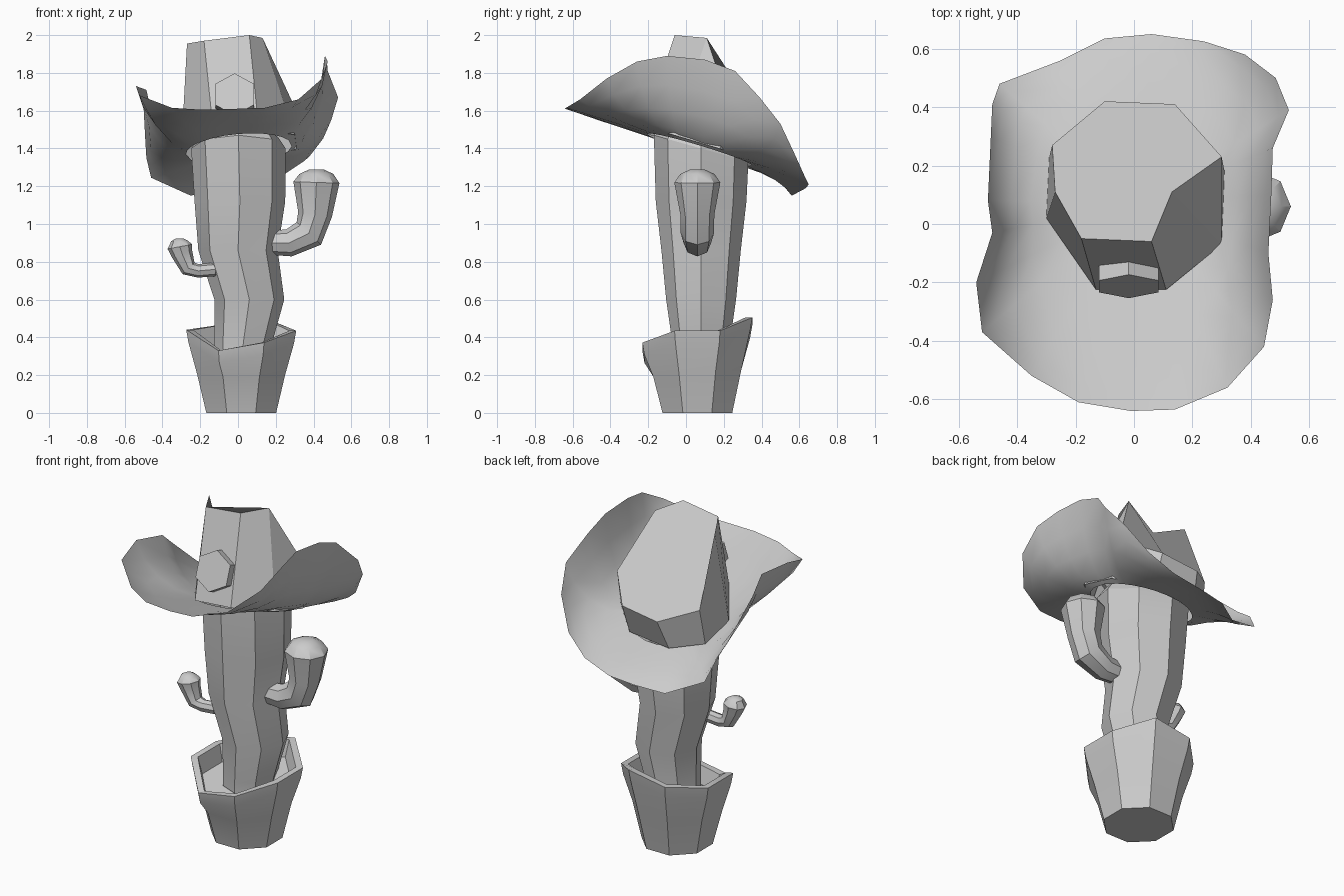
import bpy, math
from mathutils import Vector

if "Cube" in bpy.data.objects:
    bpy.data.objects.remove(bpy.data.objects["Cube"])


def loft(name, rings, cap_start=True, cap_end=True, angle=30):
    """Skin a list of equal-sized closed rings into one object."""
    n = len(rings[0])
    verts = [tuple(p) for ring in rings for p in ring]
    faces = []
    for k in range(len(rings) - 1):
        for i in range(n):
            j = (i + 1) % n
            faces.append((k * n + i, k * n + j, (k + 1) * n + j, (k + 1) * n + i))
    if cap_start:
        faces.append(tuple(reversed(range(n))))
    if cap_end:
        faces.append(tuple(range((len(rings) - 1) * n, len(rings) * n)))
    me = bpy.data.meshes.new(name)
    me.from_pydata(verts, [], faces)
    me.update()
    ob = bpy.data.objects.new(name, me)
    bpy.context.collection.objects.link(ob)
    bpy.ops.object.select_all(action='DESELECT')
    ob.select_set(True)
    bpy.context.view_layer.objects.active = ob
    bpy.ops.object.shade_smooth_by_angle(angle=math.radians(angle))
    return ob


def octagon(cx, cy, r, zfun, start=0.0):
    """Eight points; zfun gives the height from x, y and the corner index."""
    pts = []
    for i in range(8):
        a = start + i * math.pi / 4
        x, y = cx + r * math.cos(a), cy + r * math.sin(a)
        pts.append((x, y, zfun(x, y, i)))
    return pts


def tube(name, path, sides=8):
    """Arm along a path of (x, y, z, radius), bending in the xz plane."""
    pts = [Vector(p[:3]) for p in path]
    rings = []
    for k, p in enumerate(pts):
        d = (pts[min(k + 1, len(pts) - 1)] - pts[max(k - 1, 0)]).normalized()
        side = Vector((0, 1, 0))
        up = d.cross(side)
        ring = []
        for i in range(sides):
            a = 2 * math.pi * i / sides
            ring.append(p + path[k][3] * (up * math.cos(a) + side * math.sin(a)))
        rings.append(ring)
    return loft(name, rings, angle=35)


# Pot: octagonal shell with an uneven flared rim and a floor of soil
heights = [.435, .505, .465, .44, .44, .33, .372, .435]


def rim(drop):
    return lambda x, y, i: heights[i] - drop


e = math.pi / 8
cx, cy = 0.017, 0.06
loft("pot", [
    octagon(cx, cy, 0.20, lambda x, y, i: 0.0, e),
    octagon(cx, cy, 0.252, lambda x, y, i: 0.21 + 0.08 * (y - cy), e),
    octagon(cx, cy, 0.303, rim(0.065), e),
    octagon(cx, cy, 0.315, rim(0.0), e),
    octagon(cx, cy, 0.275, rim(0.0), e),
    octagon(cx, cy, 0.25, rim(0.1), e)])

# Trunk: wobbling octagonal column, tilted top hidden in the hat
trunk = [(0.025, 0.15, 0.30), (0.028, 0.152, 0.37), (0.06, 0.185, 0.60),
         (0.0, 0.21, 0.86), (0.01, 0.24, 1.12)]
rings = [octagon(x, 0.08, r, lambda a, b, i, z=z: z) for x, r, z in trunk]
rings.append(octagon(0.002, 0.08, 0.25, lambda x, y, i: 1.40 - 0.28 * (y - 0.08)))
rings.append(octagon(0.002, 0.08, 0.21, lambda x, y, i: 1.46 - 0.28 * (y - 0.08)))
loft("cactus_trunk", rings)

# Arms
tube("large_arm", [(0.13, 0.06, 0.90, 0.06), (0.27, 0.06, 0.90, 0.073),
                   (0.375, 0.06, 0.95, 0.088), (0.408, 0.06, 1.05, 0.09),
                   (0.415, 0.06, 1.22, 0.122), (0.415, 0.06, 1.265, 0.09),
                   (0.415, 0.06, 1.288, 0.04)])
tube("small_arm", [(-0.12, -0.03, 0.76, 0.036), (-0.21, -0.03, 0.752, 0.036),
                   (-0.262, -0.03, 0.765, 0.044), (-0.295, -0.03, 0.84, 0.056),
                   (-0.308, -0.03, 0.88, 0.066), (-0.308, -0.03, 0.91, 0.045),
                   (-0.308, -0.03, 0.923, 0.02)])


# Hat brim: sheet from the crown base out to the curled edge
def plane(x, y):
    return 1.415 - 0.3 * y + 0.08 * x


edge = [(-.01, -.64, 1.61), (.14, -.635, 1.615), (.32, -.56, 1.66), (.445, -.42, 1.77),
        (.475, -.26, 1.86), (.46, -.1, 1.89), (.47, .1, 1.87), (.475, .26, 1.81),
        (.53, .39, 1.67), (.485, .5, 1.53), (.38, .58, 1.36), (.24, .625, 1.26),
        (.06, .65, 1.21), (-.1, .635, 1.19), (-.25, .56, 1.15), (-.46, .48, 1.245),
        (-.485, .41, 1.35), (-.49, .3, 1.43), (-.50, .08, 1.62), (-.485, -.03, 1.71),
        (-.54, -.2, 1.73), (-.52, -.37, 1.68), (-.35, -.52, 1.615), (-.19, -.61, 1.605)]
rings = []
for t in (0, 0.25, 0.5, 0.75, 1):
    f = 1 - (1 - t) ** 1.5
    ring = []
    for ex, ey, ez in edge:
        a = math.atan2(ey - 0.07, ex)
        ix, iy = 0.005 + 0.28 * math.cos(a), 0.07 + 0.275 * math.sin(a)
        x, y = ix + (ex - ix) * f, iy + (ey - iy) * f
        ring.append((x, y, plane(x, y) + (ez - plane(ex, ey)) * t ** 1.6))
    rings.append(ring)
loft("hat_brim", rings, False, False, angle=60)

# Hat crown: eight-sided, its top falling steeply to the back
base = [(.11, -.225), (.3, -.07), (.31, .18), (.14, .34),
        (-.13, .35), (-.29, .23), (-.3, .02), (-.13, -.225)]
top = [(.06, -.06, 2.0), (.13, .11, 1.985), (.3, .23, 1.62), (.14, .41, 1.52),
       (-.1, .42, 1.49), (-.28, .27, 1.55), (-.27, .11, 1.955), (-.18, -.05, 1.97)]
loft("hat_crown", [[(x, y, plane(x, y) + 0.012) for x, y in base], top],
     False, True, angle=15)

# Hexagonal badge leaning with the crown front
bpy.ops.mesh.primitive_cylinder_add(vertices=6, radius=0.118, depth=0.08,
                                    location=(-0.018, -0.176, 1.673),
                                    rotation=(math.radians(70), 0, 0))
bpy.context.object.name = "hat_badge"
